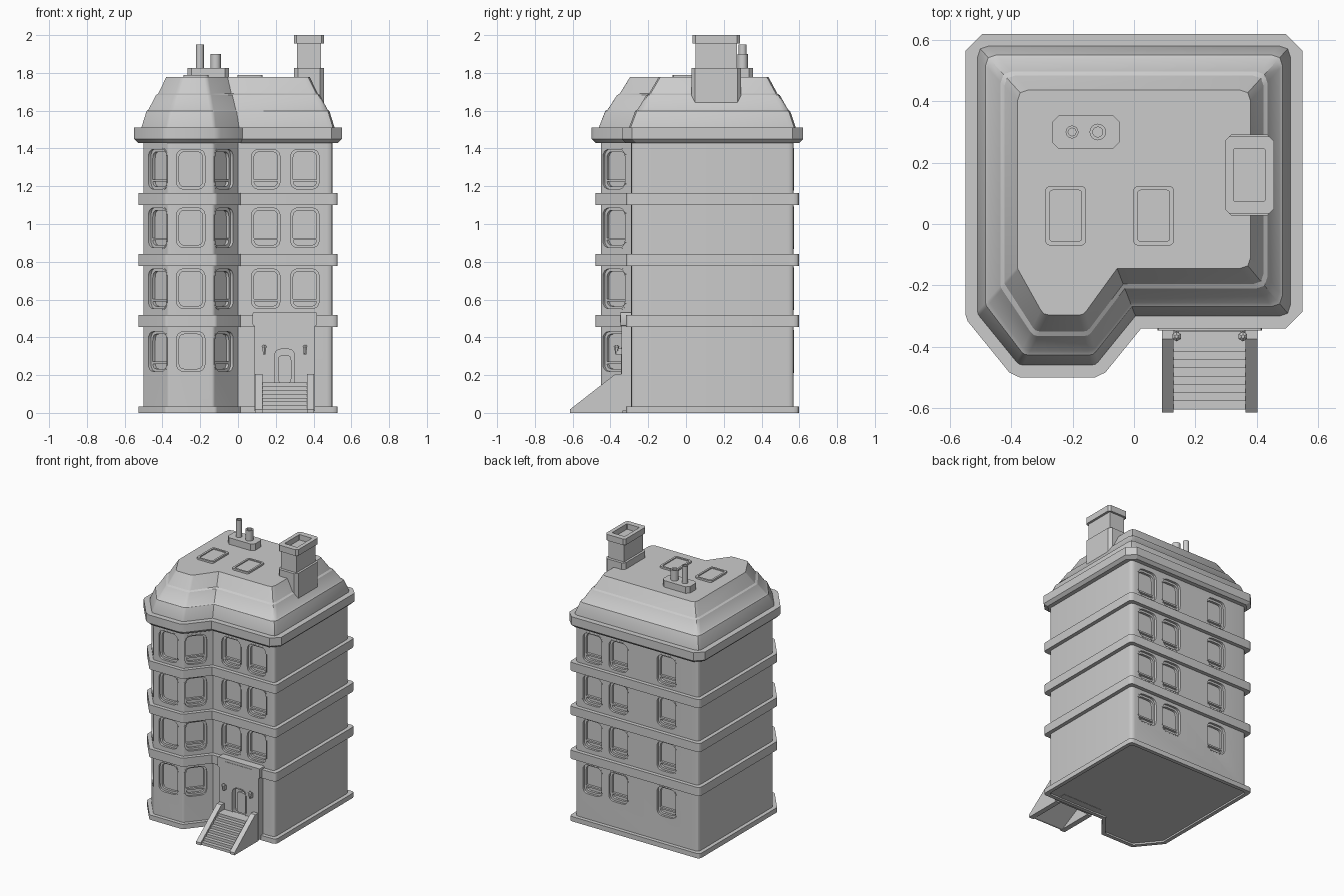
import bpy, bmesh, math
from mathutils import Matrix, Vector

cube = bpy.data.objects.get("Cube")
if cube:
    bpy.data.objects.remove(cube, do_unlink=True)

stone = bpy.data.materials.new("plain_grey")
stone.use_nodes = True
GREY = (0.6, 0.6, 0.6, 1)
stone.diffuse_color = GREY
stone.node_tree.nodes["Principled BSDF"].inputs["Base Color"].default_value = GREY


# ---------- helpers ----------
def smooth(ob):
    bpy.ops.object.select_all(action="DESELECT")
    ob.select_set(True)
    bpy.context.view_layer.objects.active = ob
    bpy.ops.object.shade_smooth_by_angle(angle=math.radians(28))


def finish(name, bm):
    bmesh.ops.recalc_face_normals(bm, faces=bm.faces[:])
    mesh = bpy.data.meshes.new(name)
    bm.to_mesh(mesh)
    bm.free()
    mesh.materials.append(stone)
    ob = bpy.data.objects.new(name, mesh)
    bpy.context.collection.objects.link(ob)
    smooth(ob)
    return ob


def round_corners(points, r, seg):
    """Round the convex corners of a counter-clockwise outline, blunt ones less."""
    out = []
    for i, p in enumerate(points):
        a, b = points[i - 1] - p, points[(i + 1) % len(points)] - p
        if b.x * a.y - b.y * a.x <= 0:
            out.append(p)
            continue
        a, b = a.normalized(), b.normalized()
        reach = r * min(1, 1 + a.dot(b))
        start, end = p + a * reach, p + b * reach
        for k in range(seg + 1):
            t = k / seg
            out.append(start * (1 - t) ** 2 + p * 2 * t * (1 - t) + end * t ** 2)
    return out


def rect(w, h, r=0.0, seg=4):
    pts = [Vector((sx * w / 2, sy * h / 2)) for sx, sy in ((-1, -1), (1, -1), (1, 1), (-1, 1))]
    return round_corners(pts, r, seg) if r else pts


def circle(r, n=16):
    return [Vector((r * math.cos(math.tau * i / n), r * math.sin(math.tau * i / n))) for i in range(n)]


def frame(pos, nx, ny):
    """Local x runs sideways, y runs up, z points out along the normal."""
    n = Vector((nx, ny, 0)).normalized()
    m = Matrix(((-n.y, 0, n.x), (n.x, 0, n.y), (0, 1, 0))).to_4x4()
    return Matrix.Translation(pos) @ m


def strip(bm, a, b):
    for i in range(len(a)):
        j = (i + 1) % len(a)
        bm.faces.new((a[i], a[j], b[j], b[i]))


def add_prism(bm, outer, z0, z1, m, inner=None):
    """Extrude an outline, optionally with a matching hole."""
    def loop(pts, z):
        return [bm.verts.new(m @ Vector((p[0], p[1], z))) for p in pts]

    lo, hi = loop(outer, z0), loop(outer, z1)
    strip(bm, lo, hi)
    if inner:
        ilo, ihi = loop(inner, z0), loop(inner, z1)
        strip(bm, ilo, ihi)
        strip(bm, lo, ilo)
        strip(bm, hi, ihi)
    else:
        bm.faces.new(lo)
        bm.faces.new(hi)


def prism(name, outer, z0, z1, m=Matrix(), inner=None):
    bm = bmesh.new()
    add_prism(bm, outer, z0, z1, m, inner)
    return finish(name, bm)


def loft(name, rings):
    """Join stacked outlines given as (height, points) and cap the ends."""
    bm = bmesh.new()
    loops = [[bm.verts.new((p.x, p.y, z)) for p in pts] for z, pts in rings]
    for a, b in zip(loops, loops[1:]):
        strip(bm, a, b)
    bm.faces.new(loops[0])
    bm.faces.new(loops[-1])
    return finish(name, bm)


def cut(target, cutter):
    cutter.hide_render = True
    mod = target.modifiers.new("cut", "BOOLEAN")
    mod.operation, mod.solver, mod.object = "DIFFERENCE", "EXACT", cutter
    bpy.context.view_layer.objects.active = target
    bpy.ops.object.modifier_apply(modifier=mod.name)
    bpy.data.objects.remove(cutter, do_unlink=True)
    smooth(target)


# ---------- floor plan with corner bay ----------
FRONT, BACK, BAY = -0.29, 0.57, -0.45
PLAN = [Vector(p) for p in ((0.5, FRONT), (0.5, BACK), (-0.5, BACK), (-0.5, FRONT),
                            (-0.37, BAY), (-0.13, BAY), (0, FRONT))]


def offset(d):
    pts = []
    for i, p in enumerate(PLAN):
        e1 = (p - PLAN[i - 1]).normalized()
        e2 = (PLAN[(i + 1) % len(PLAN)] - p).normalized()
        n1, n2 = Vector((e1.y, -e1.x)), Vector((e2.y, -e2.x))
        pts.append(p + (n1 + n2) * d / (1 + n1.dot(n2)))
    return pts


def outline(d, r, seg):
    return round_corners(offset(d), r, seg)


# ---------- walls, bands, cornice ----------
shell = outline(0, 0.03, 4)
walls = prism("walls", shell, 0.012, 1.46)
band = outline(0.028, 0.03, 4)
prism("base_band", band, 0, 0.035, inner=shell)
for i, z in enumerate((0.456, 0.778, 1.1)):
    prism(f"floor_band_{i + 1}", band, z, z + 0.063)
loft("cornice", [(z, outline(d, 0.055, 1)) for z, d in ((1.43, 0.03), (1.45, 0.05), (1.51, 0.05))])

# ---------- tiered roof, narrowing to its own flat top ----------
eaves = offset(0.01)
crown = [Vector(p) for p in ((0.38, -0.145), (0.38, 0.437), (-0.38, 0.437), (-0.38, -0.145),
                             (-0.295, -0.297), (-0.165, -0.297), (-0.055, -0.145))]
TIERS = ((1.5, 0), (1.515, 0), (1.598, 0.2), (1.606, 0.28), (1.682, 0.58), (1.69, 0.67), (1.777, 1))
loft("mansard_roof", [(z, round_corners([a.lerp(b, t) for a, b in zip(eaves, crown)], 0.035, 2))
                      for z, t in TIERS])

# ---------- windows ----------
ROWS = (0.325, 0.657, 0.98, 1.29)
W, H = 0.155, 0.215
ALONG = 0.57
spots = []
for row, z in enumerate(ROWS):
    y = FRONT + (BAY - FRONT) * ALONG
    slant = FRONT - BAY
    spots += [((-0.5 + 0.13 * ALONG, y, z), (-slant, -0.13), True),
              ((-0.13 * ALONG, y, z), (slant, -0.13), True),
              ((-0.25, BAY, z), (0, -1), False)]
    spots += [((x, BACK, z), (0, 1), True) for x in (0.36, 0.15, -0.24)]
    if row:
        spots += [((x, FRONT, z), (0, -1), True) for x in (0.147, 0.354)]

holes, frames, trims, rails = (bmesh.new() for _ in range(4))
for pos, normal, has_rail in spots:
    m = frame(pos, *normal)
    shape = rect(W, H, 0.045)
    add_prism(holes, shape, -0.035, 0.02, m)
    add_prism(trims, rect(W + 0.01, H + 0.01, 0.049), -0.01, 0.001, m, rect(W - 0.004, H - 0.004, 0.044))
    add_prism(frames, shape, -0.036, -0.018, m, rect(W - 0.03, H - 0.03, 0.034))
    if has_rail:
        add_prism(rails, rect(W - 0.02, 0.012), -0.036, -0.018, m @ Matrix.Translation((0, -0.06, 0)))
cut(walls, finish("window_cutter", holes))
finish("window_trims", trims)
finish("window_frames", frames)
finish("window_rails", rails)

# ---------- entrance ----------
DX, DOOR_Y = 0.247, -0.342
face = frame((DX, DOOR_Y, 0), 0, -1)
porch = prism("porch_block", rect(0.32, 0.46), -0.1, 0, face @ Matrix.Translation((0, 0.24, 0)))
door_at = face @ Matrix.Translation((0, 0.24, 0))
cut(porch, prism("door_cutter", rect(0.11, 0.2, 0.04), -0.04, 0.02, door_at))
prism("door_surround", rect(0.12, 0.21, 0.045), -0.01, 0.003, door_at, rect(0.106, 0.196, 0.038))
prism("door_panel", rect(0.07, 0.15, 0.025), -0.045, -0.025, door_at @ Matrix.Translation((0, -0.01, 0)))
head_at = face @ Matrix.Translation((0, 0.497, 0))
prism("porch_head", rect(0.34, 0.074, 0.01, 2), -0.1, 0.005, head_at)
prism("porch_head_panel", rect(0.23, 0.035), 0, 0.008, head_at)

# wall lanterns either side of the door
for side, name in ((-1, "right"), (1, "left")):
    x = DX + side * 0.108
    bm = bmesh.new()
    add_prism(bm, rect(0.014, 0.03), 0, 0.02, frame((x, DOOR_Y, 0.325), 0, -1))
    spot = Matrix.Translation((x, DOOR_Y - 0.025, 0.33))
    bmesh.ops.create_cone(bm, cap_ends=True, segments=6, radius1=0.007, radius2=0.013, depth=0.04, matrix=spot)
    bmesh.ops.create_cone(bm, cap_ends=True, segments=6, radius1=0.016, radius2=0.006, depth=0.01,
                          matrix=spot @ Matrix.Translation((0, 0, 0.025)))
    finish(f"{name}_lantern", bm)

# ---------- stairs, open underneath ----------
STEPS, RUN, RISE = 8, 0.027, 0.02
stair = [(-0.335, 0.14), (-0.59, 0), (-0.605, 0)]
for i in range(STEPS):
    y = -0.605 + i * RUN
    stair += [(y, (i + 1) * RISE), (y + RUN, (i + 1) * RISE)]
stair.append((-0.335, STEPS * RISE))
prism("steps", stair, 0.12, 0.375, frame((0, 0, 0), 1, 0))
cheek = [(-0.335, 0), (-0.615, 0), (-0.615, 0.018), (-0.375, 0.205), (-0.335, 0.205)]
for x, name in ((0.091, "right"), (0.364, "left")):
    prism(f"{name}_stair_wall", cheek, x, x + 0.038, frame((0, 0, 0), 1, 0))

# ---------- roof details ----------
for x, name in ((-0.223, "right"), (0.064, "left")):
    at = Matrix.Translation((x, 0.027, 0))
    prism(f"{name}_skylight_frame", rect(0.133, 0.195, 0.02), 1.77, 1.79, at, rect(0.105, 0.167, 0.012))
    prism(f"{name}_skylight_pane", rect(0.11, 0.17), 1.77, 1.783, at)

prism("vent_base", rect(0.22, 0.11, 0.022, 1), 1.77, 1.825, Matrix.Translation((-0.157, 0.3, 0)))
for x, r, top, name in ((-0.202, 0.021, 1.95, "tall"), (-0.118, 0.027, 1.9, "short")):
    prism(f"{name}_vent_pipe", circle(r), 1.82, top, Matrix.Translation((x, 0.3, 0)), circle(r * 0.6))

stack = Matrix.Translation((0.376, 0.16, 0))
prism("chimney_base", rect(0.158, 0.264, 0.02, 1), 1.6, 1.825, stack)
prism("chimney_shaft", rect(0.126, 0.222), 1.8, 1.96, stack)
prism("chimney_cap", rect(0.16, 0.252, 0.015, 1), 1.955, 2.0, stack, rect(0.102, 0.172, 0.003, 1))
